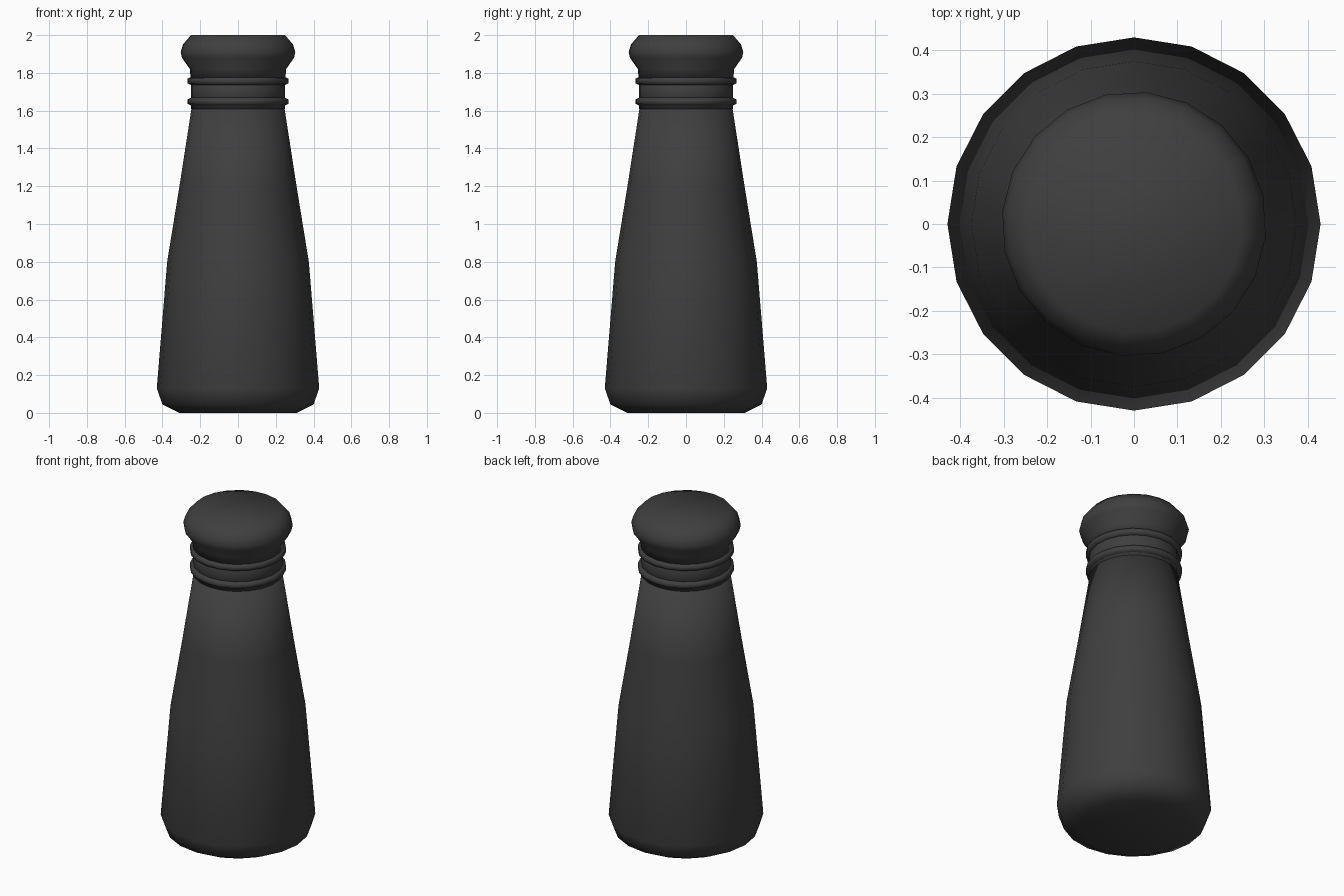
import bpy
import math

SIDES = 20

cube = bpy.data.objects.get("Cube")
if cube:
    bpy.data.objects.remove(cube, do_unlink=True)


def make_material(name, colour):
    mat = bpy.data.materials.new(name)
    mat.use_nodes = True
    mat.diffuse_color = colour
    mat.node_tree.nodes["Principled BSDF"].inputs["Base Color"].default_value = colour
    return mat


def lathe(name, profile, mat, turn=0.0):
    """Spin (radius, height) points round z and close both ends."""
    verts, faces = [], []
    for r, z in profile:
        for i in range(SIDES):
            a = turn + math.tau * i / SIDES
            verts.append((r * math.cos(a), r * math.sin(a), z))
    for k in range(len(profile) - 1):
        for i in range(SIDES):
            j = (i + 1) % SIDES
            low, high = k * SIDES, (k + 1) * SIDES
            faces.append((low + i, low + j, high + j, high + i))
    faces.append(tuple(reversed(range(SIDES))))
    faces.append(tuple(range(len(verts) - SIDES, len(verts))))
    mesh = bpy.data.meshes.new(name)
    mesh.from_pydata(verts, [], faces)
    mesh.materials.append(mat)
    mesh.shade_smooth()
    obj = bpy.data.objects.new(name, mesh)
    bpy.context.collection.objects.link(obj)
    return obj


charcoal = make_material("charcoal", (0.05, 0.05, 0.05, 1))

# Tapered bottle body with a chamfered foot
lathe("bottle_body", [(0.31, 0), (0.40, 0.045), (0.43, 0.13), (0.375, 0.8),
                      (0.31, 1.2), (0.245, 1.62)], charcoal)

# Neck sleeve and flared cap
turn = math.radians(-5.6)
lathe("neck", [(0.25, 1.61), (0.25, 1.70), (0.25, 1.80)], charcoal, turn)
lathe("cap", [(0.252, 1.77), (0.256, 1.82), (0.298, 1.88), (0.305, 1.91),
              (0.293, 1.95), (0.25, 2.0)], charcoal, turn)

# Raised rings round the neck
for label, z in (("lower", 1.648), ("upper", 1.757)):
    lathe(label + "_neck_ring", [(0.248, z - 0.022), (0.268, z - 0.012),
                                 (0.268, z + 0.012), (0.248, z + 0.022)], charcoal, turn)
